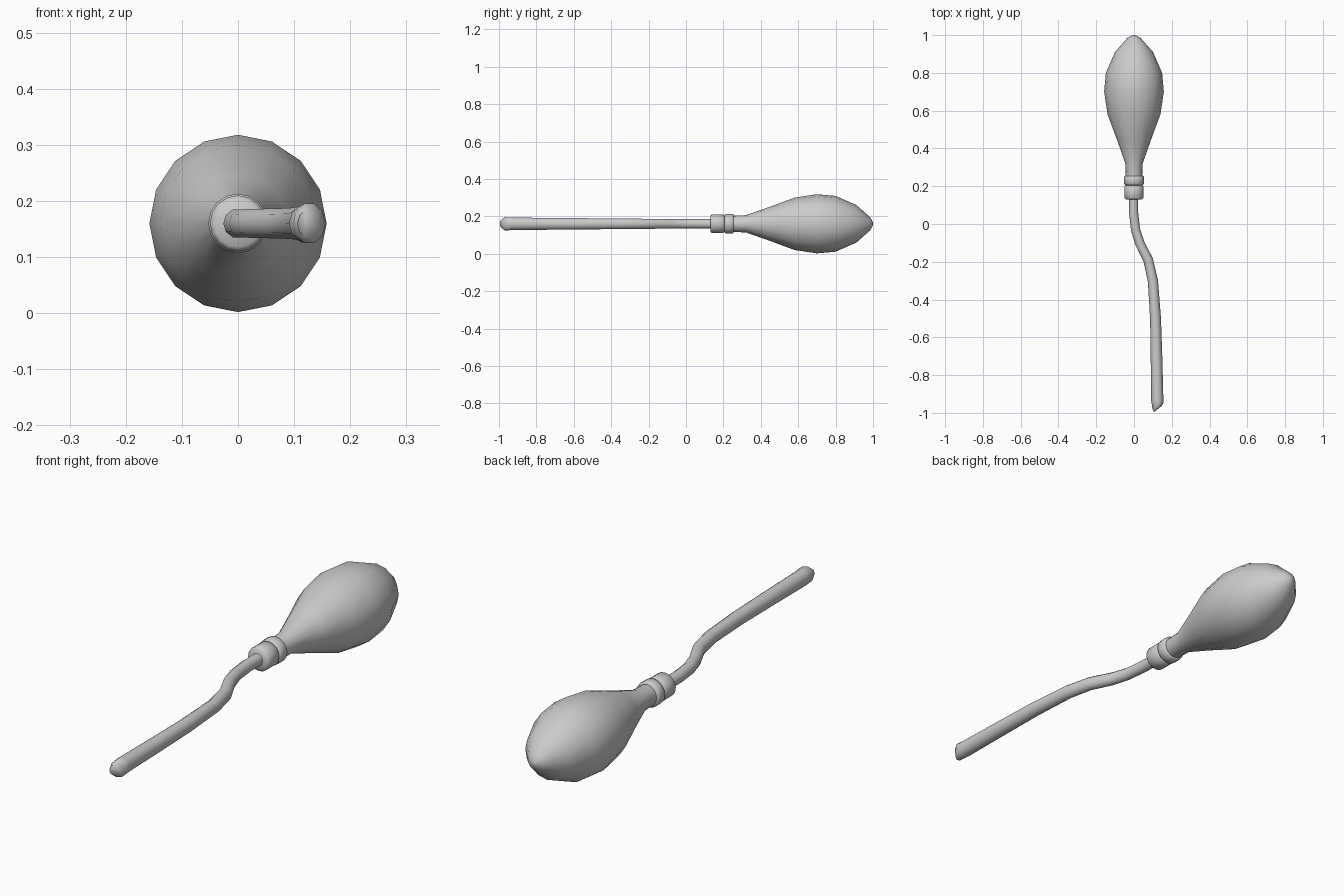
import bpy, bmesh, math
from mathutils import Vector

cube = bpy.data.objects.get("Cube")
if cube:
    bpy.data.objects.remove(cube)

AXIS_Z = 0.16

grey = bpy.data.materials.new("plain grey")
grey.use_nodes = True
grey.diffuse_color = (0.6, 0.6, 0.6, 1)
grey.node_tree.nodes["Principled BSDF"].inputs["Base Color"].default_value = (0.6, 0.6, 0.6, 1)


def loft(name, rings, sides, sharp):
    """Skin rings of (centre, across, up) and close both ends."""
    bm = bmesh.new()
    loops = []
    for centre, across, up in rings:
        turns = [2 * math.pi * i / sides for i in range(sides)]
        loops.append([bm.verts.new(centre + across * math.cos(t) + up * math.sin(t)) for t in turns])
    for a, b in zip(loops, loops[1:]):
        for i in range(sides):
            j = (i + 1) % sides
            bm.faces.new((a[i], a[j], b[j], b[i]))
    bm.faces.new(loops[0])
    bm.faces.new(loops[-1])
    bmesh.ops.recalc_face_normals(bm, faces=bm.faces)
    mesh = bpy.data.meshes.new(name)
    bm.to_mesh(mesh)
    bm.free()
    mesh.materials.append(grey)
    obj = bpy.data.objects.new(name, mesh)
    bpy.context.collection.objects.link(obj)
    bpy.ops.object.select_all(action="DESELECT")
    obj.select_set(True)
    bpy.context.view_layer.objects.active = obj
    bpy.ops.object.shade_smooth_by_angle(angle=math.radians(sharp))
    return obj


def lathe(name, profile, sides, sharp):
    """Round part along y from (y, radius) pairs."""
    rings = [(Vector((0, y, AXIS_Z)), Vector((r, 0, 0)), Vector((0, 0, r))) for y, r in profile]
    return loft(name, rings, sides, sharp)


# Bulging bristle head
lathe("bristle_head", [(0.2, 0.042), (0.32, 0.046), (0.44, 0.088), (0.58, 0.14),
                       (0.7, 0.158), (0.8, 0.149), (0.91, 0.101), (0.985, 0.035), (1, 0.008)], 16, 60)

# Two binding bands with softened rims
for name, start, end, radius in (("front_band", 0.13, 0.205, 0.05), ("rear_band", 0.205, 0.255, 0.053)):
    lathe(name, [(start, radius - 0.008), (start + 0.008, radius),
                 (end - 0.006, radius), (end, radius - 0.006)], 16, 50)

# Crooked handle: x, y, radius along the path
path = [(-0.002, 0.2, 0.026), (-0.002, 0.06, 0.026), (0.008, -0.03, 0.026), (0.03, -0.1, 0.027),
        (0.075, -0.19, 0.028), (0.1, -0.3, 0.029), (0.114, -0.5, 0.031), (0.119, -0.7, 0.033),
        (0.123, -0.93, 0.035)]
points = [Vector((x, y, AXIS_Z)) for x, y, r in path]
rings = []
for i, point in enumerate(points):
    along = (points[min(i + 1, len(points) - 1)] - points[max(i - 1, 0)]).normalized()
    side = Vector((-along.y, along.x, 0))
    r = path[i][2]
    rings.append((point, side * r * 0.93, Vector((0, 0, r))))
# Slanted, rounded tip
rings.append((Vector((0.127, -0.963, AXIS_Z)), Vector((0.029, 0.018, 0)), Vector((0, 0, 0.037))))
rings.append((Vector((0.126, -0.98, AXIS_Z)), Vector((0.02, 0.016, 0)), Vector((0, 0, 0.025))))
loft("handle", rings, 10, 60)
